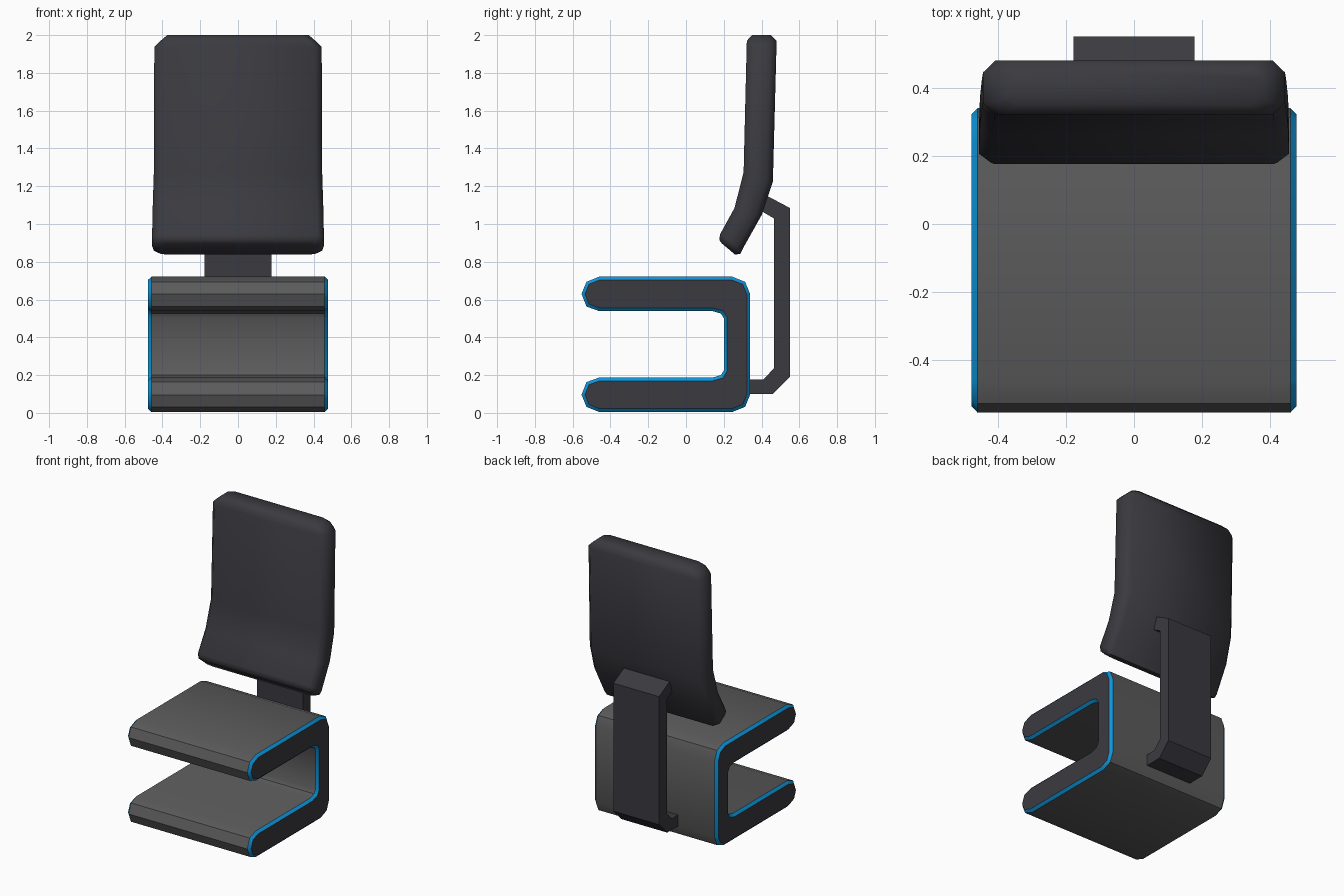
import bpy, bmesh, math
from mathutils import Vector

if "Cube" in bpy.data.objects:
    bpy.data.objects.remove(bpy.data.objects["Cube"])


def material(name, rgb):
    m = bpy.data.materials.new(name)
    m.diffuse_color = (*rgb, 1)
    m.use_nodes = True
    m.node_tree.nodes["Principled BSDF"].inputs["Base Color"].default_value = m.diffuse_color
    return m


GREY = material("seat grey", (0.105, 0.105, 0.107))
DARK = material("dark charcoal", (0.042, 0.042, 0.051))
BLUE = material("blue trim", (0.004, 0.30, 0.70))


def loft(name, rings, mats, band_mats=None, angle=None):
    """Skin a list of equal-length closed rings; caps use material slot 0."""
    bm = bmesh.new()
    loops = [[bm.verts.new(p) for p in r] for r in rings]
    n = len(loops[0])
    for i, (a, b) in enumerate(zip(loops, loops[1:])):
        for k in range(n):
            f = bm.faces.new((a[k], a[(k + 1) % n], b[(k + 1) % n], b[k]))
            f.material_index = band_mats[i] if band_mats else 0
    bm.faces.new(loops[0][::-1])
    bm.faces.new(loops[-1])
    bmesh.ops.recalc_face_normals(bm, faces=bm.faces)
    me = bpy.data.meshes.new(name)
    bm.to_mesh(me)
    bm.free()
    for m in mats:
        me.materials.append(m)
    ob = bpy.data.objects.new(name, me)
    bpy.context.collection.objects.link(ob)
    if angle:
        bpy.context.view_layer.objects.active = ob
        ob.select_set(True)
        bpy.ops.object.shade_smooth_by_angle(angle=math.radians(angle))
        ob.select_set(False)
    return ob


def inset(profile, d):
    """Move every corner of a closed profile inward by d."""
    pts = [Vector(p) for p in profile]
    area = sum(a.x * b.y - b.x * a.y for a, b in zip(pts, pts[1:] + pts[:1]))
    s = 1 if area > 0 else -1
    out = []
    for i, p in enumerate(pts):
        e1 = (p - pts[i - 1]).normalized()
        e2 = (pts[(i + 1) % len(pts)] - p).normalized()
        n1, n2 = Vector((-e1.y, e1.x)) * s, Vector((-e2.y, e2.x)) * s
        out.append(p + (n1 + n2) * d / (1 + n1.dot(n2)))
    return out


# C-shaped seat: lower half of the profile, mirrored about mid height
MID = 0.363
half = [(0.20, 0.225), (0.185, 0.20), (0.14, 0.187), (-0.46, 0.187), (-0.527, 0.163),
        (-0.553, 0.096), (-0.527, 0.032), (-0.46, 0.005), (0.245, 0.005),
        (0.313, 0.032), (0.34, 0.098)]
seat = half + [(y, 2 * MID - z) for y, z in reversed(half)]
edge = inset(seat, 0.017)
loft("seat",
     [[(x, y, z) for y, z in prof] for x, prof in
      ((-0.476, edge), (-0.459, seat), (0.459, seat), (0.476, edge))],
     [DARK, GREY, BLUE], band_mats=[2, 1, 2], angle=35)

# Curved backrest: (front point, back point, half width) down its length
stations = [((0.35, 2.0), (0.45, 2.0), 0.375), ((0.322, 1.97), (0.48, 1.97), 0.41),
            ((0.321, 1.937), (0.479, 1.937), 0.443), ((0.305, 1.275), (0.46, 1.225), 0.446),
            ((0.257, 1.085), (0.402, 1.05), 0.452), ((0.18, 0.945), (0.30, 0.868), 0.455),
            ((0.176, 0.915), (0.288, 0.842), 0.445), ((0.19, 0.897), (0.26, 0.838), 0.41)]
rings = []
for f, b, hw in stations:
    f, b = Vector(f), Vector(b)
    right = [(hw - 0.035, f), (hw, f.lerp(b, 0.22)), (hw, f.lerp(b, 0.78)), (hw - 0.035, b)]
    rings.append([(x, p.x, p.y) for x, p in right] + [(-x, p.x, p.y) for x, p in reversed(right)])
loft("backrest", rings, [DARK], angle=50)

# Bent support bracket joining the seat to the backrest
bracket = [(0.19, 0.10), (0.46, 0.10), (0.55, 0.19), (0.55, 1.085), (0.37, 1.18),
           (0.37, 1.085), (0.465, 1.03), (0.465, 0.235), (0.41, 0.178), (0.19, 0.178)]
loft("support_bracket", [[(x, y, z) for y, z in bracket] for x in (-0.177, 0.177)], [DARK])
